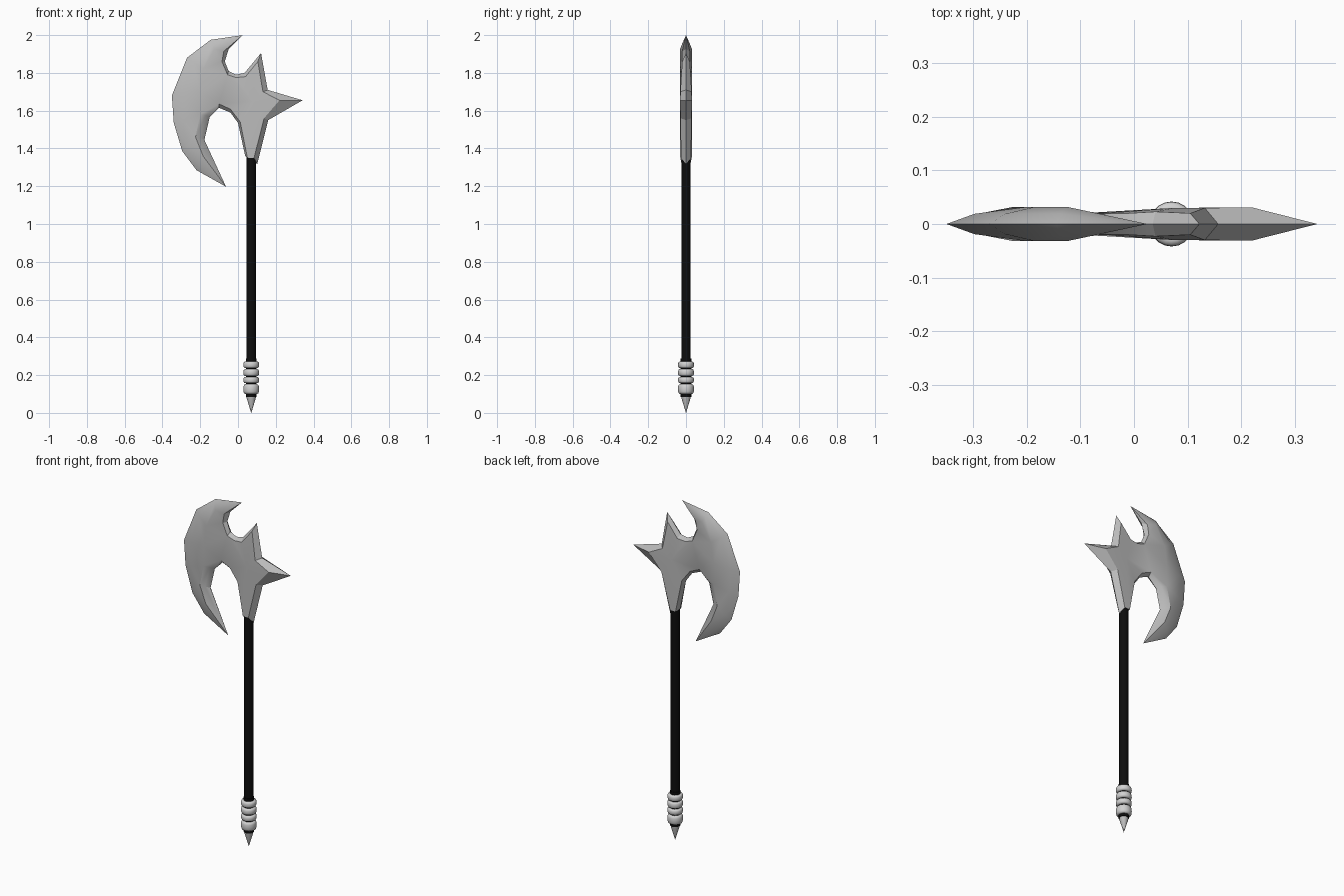
import bpy, bmesh, math

if "Cube" in bpy.data.objects:
    bpy.data.objects.remove(bpy.data.objects["Cube"])

HX = 0.07  # shaft axis


def material(name, v):
    m = bpy.data.materials.new(name)
    m.diffuse_color = (v, v, v, 1)
    m.use_nodes = True
    m.node_tree.nodes["Principled BSDF"].inputs["Base Color"].default_value = m.diffuse_color
    return m


STEEL = material("steel", 0.5)
PALE = material("pale metal", 0.64)
BLACK = material("black wrap", 0.004)


def finish(bm, name, mat, angle):
    bmesh.ops.remove_doubles(bm, verts=bm.verts, dist=1e-5)
    bmesh.ops.recalc_face_normals(bm, faces=bm.faces)
    me = bpy.data.meshes.new(name)
    bm.to_mesh(me)
    bm.free()
    me.materials.append(mat)
    ob = bpy.data.objects.new(name, me)
    bpy.context.collection.objects.link(ob)
    bpy.ops.object.select_all(action='DESELECT')
    bpy.context.view_layer.objects.active = ob
    ob.select_set(True)
    bpy.ops.object.shade_smooth_by_angle(angle=math.radians(angle))
    return ob


def lathe(name, profile, mat, sides=16, angle=40):
    """Turned part on the shaft axis from (radius, z) pairs."""
    bm = bmesh.new()
    rings = []
    for r, z in profile:
        rings.append([bm.verts.new((HX + r * math.cos(2 * math.pi * i / sides),
                                    r * math.sin(2 * math.pi * i / sides), z))
                      for i in range(sides)])
    for a, b in zip(rings, rings[1:]):
        for i in range(sides):
            j = (i + 1) % sides
            bm.faces.new((a[i], a[j], b[j], b[i]))
    bm.faces.new(rings[0])
    bm.faces.new(rings[-1])
    return finish(bm, name, mat, angle)


# --- axe head: both sides built from one set of (x, z) stations ---
# crescent stations, top to bottom: cutting edge, thick middle, inner rim, inner edge
TOP, BOTTOM = (0.025, 2.0), (-0.063, 1.197)
CRESCENT = [
    ((-0.145, 1.975), (-0.125, 1.925), (-0.075, 1.915), (-0.05, 1.925)),
    ((-0.27, 1.88), (-0.185, 1.82), (-0.085, 1.86), (-0.07, 1.86)),
    ((-0.35, 1.68), (-0.20, 1.70), (-0.055, 1.79), (-0.05, 1.81)),
    ((-0.34, 1.535), (-0.20, 1.58), (-0.10, 1.635), (-0.10, 1.615)),
    ((-0.295, 1.385), (-0.225, 1.46), (-0.17, 1.575), (-0.15, 1.565)),
    ((-0.22, 1.285), (-0.185, 1.36), (-0.20, 1.455), (-0.178, 1.445)),
]
# star-shaped socket, clockwise from the upper neck: rim (x, z), half thickness, edge (x, z)
SOCKET = [
    ((-0.055, 1.79), 0.02, (-0.05, 1.81)),
    ((-0.01, 1.775), 0.02, (-0.01, 1.79)),
    ((0.04, 1.78), 0.023, (0.035, 1.80)),
    ((0.105, 1.86), 0.02, (0.122, 1.905)),
    ((0.132, 1.70), 0.03, (0.157, 1.71)),
    ((0.22, 1.655), 0.031, (0.342, 1.655)),
    ((0.138, 1.56), 0.03, (0.16, 1.55)),
    ((0.085, 1.35), 0.026, (0.102, 1.318)),
    ((0.05, 1.35), 0.026, (0.038, 1.36)),
    ((0.012, 1.54), 0.022, (0.0, 1.535)),
    ((-0.04, 1.608), 0.02, (-0.04, 1.59)),
    ((-0.10, 1.635), 0.02, (-0.10, 1.615)),
]
bm = bmesh.new()


def face(*pts):
    """Add a face on both sides of the y = 0 plane, dropping repeated corners."""
    pts = list(dict.fromkeys(pts))
    if len(pts) > 2:
        for s in (-1, 1):
            bm.faces.new([bm.verts.new((x, s * y, z)) for x, y, z in pts])


def station(outer, mid, rim, edge):
    bevel = [o + (m - o) * 0.35 for o, m in zip(outer, mid)]
    return [(p[0], y, p[1]) for p, y in
            ((outer, 0), (bevel, 0.019), (mid, 0.032), (rim, 0.02), (edge, 0))]


rows = [[(TOP[0], 0, TOP[1])] * 5]
rows += [station(*c) for c in CRESCENT]
rows += [[(BOTTOM[0], 0, BOTTOM[1])] * 5]
for k, (a, b) in enumerate(zip(rows, rows[1:])):
    for i in range(4):
        if k == 3 and i == 3:
            continue  # neck joins the socket here
        face(a[i], a[i + 1], b[i + 1], b[i])

centre = (0.075, 0.03, 1.65)
star = [((r[0], y, r[1]), (e[0], 0, e[1])) for r, y, e in SOCKET]
for i, (rim, edge) in enumerate(star):
    rim2, edge2 = star[(i + 1) % len(star)]
    face(rim, rim2, centre)
    if i < len(star) - 1:
        face(rim, rim2, edge2, edge)
finish(bm, "axe_head", STEEL, 28)

# --- shaft with a small collar at the grip ---
lathe("shaft", [(0.025, 0.1), (0.025, 1.6)], BLACK, 12)
lathe("shaft_collar", [(0.028, 0.085), (0.028, 0.288)], BLACK, 12)

# --- grip rings, rounded, and the spike under them ---
for n, (lo, hi) in enumerate([(0.10, 0.152), (0.157, 0.19), (0.195, 0.232), (0.237, 0.272)]):
    h = (hi - lo) / 2
    prof = [(0.030 + 0.012 * math.cos(t) ** 0.6, lo + h + h * math.sin(t))
            for t in [math.radians(d) for d in (-89, -60, -30, 0, 30, 60, 89)]]
    lathe(f"grip_ring_{n + 1}", prof, PALE, 20, 60)
lathe("end_spike", [(0.0005, 0.0), (0.024, 0.078), (0.024, 0.092)], STEEL, 16)
